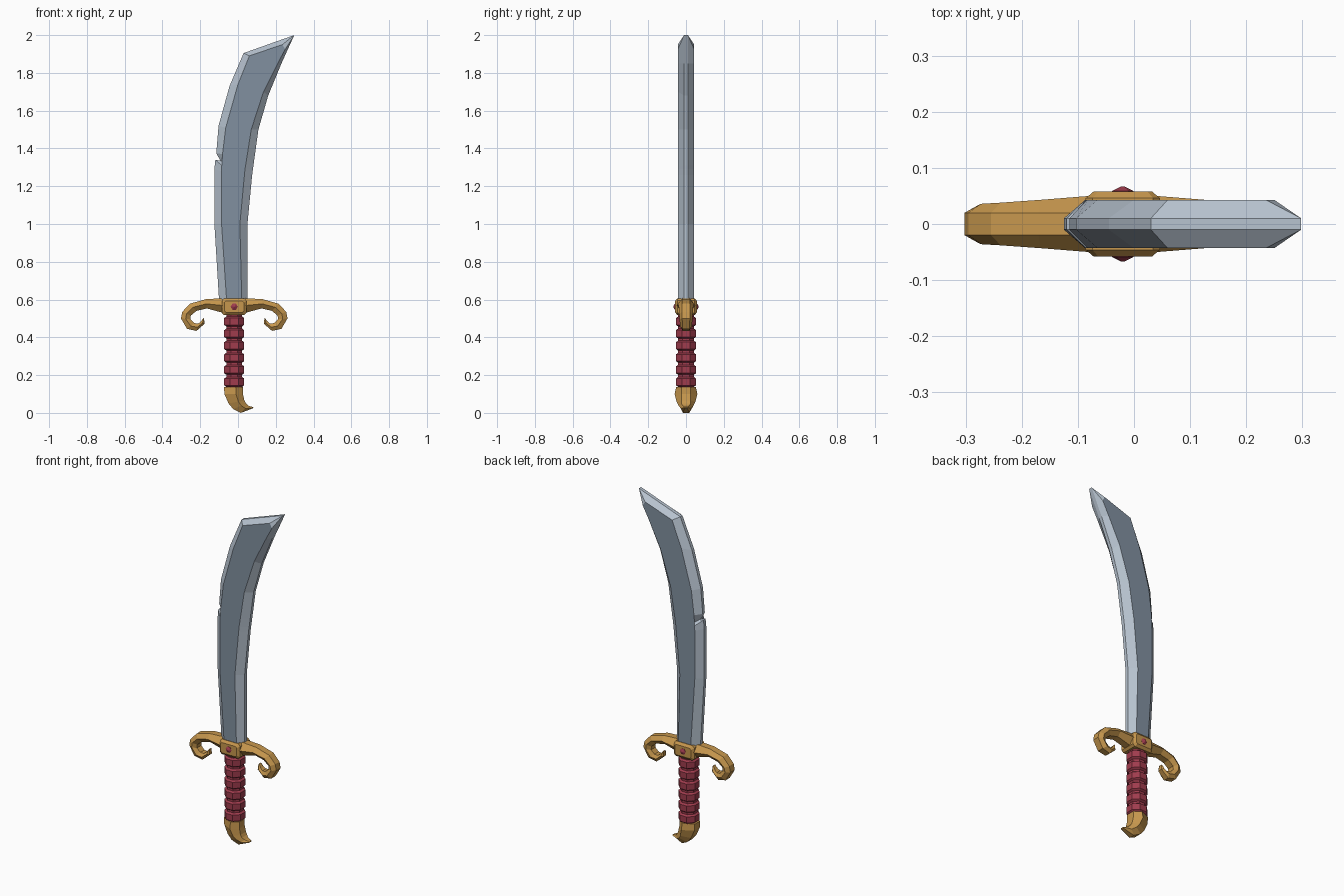
import bpy
import bmesh
import math
from mathutils import Vector

cube = bpy.data.objects.get("Cube")
if cube:
    bpy.data.objects.remove(cube, do_unlink=True)

AXIS = -0.02  # centre line of the hilt


def material(name, r, g, b):
    mat = bpy.data.materials.new(name)
    mat.use_nodes = True
    mat.diffuse_color = (r, g, b, 1)
    bsdf = mat.node_tree.nodes["Principled BSDF"]
    bsdf.inputs["Base Color"].default_value = (r, g, b, 1)
    bsdf.inputs["Roughness"].default_value = 0.6
    return mat


gold = material("gold", 0.57, 0.31, 0.075)
red = material("red", 0.35, 0.045, 0.075)
steel = material("light steel", 0.47, 0.54, 0.62)
dark_steel = material("blue grey steel", 0.22, 0.28, 0.35)


def loft(name, rings, mats, face_mat=None):
    """Skin a list of equally long point rings and cap both ends."""
    bm = bmesh.new()
    loops = [[bm.verts.new(p) for p in ring] for ring in rings]
    count = len(loops[0])
    for low, high in zip(loops, loops[1:]):
        for i in range(count):
            j = (i + 1) % count
            face = bm.faces.new((low[i], low[j], high[j], high[i]))
            face.material_index = face_mat(i) if face_mat else 0
    bm.faces.new(loops[0])
    bm.faces.new(loops[-1])
    bmesh.ops.remove_doubles(bm, verts=bm.verts[:], dist=0.0005)
    bmesh.ops.recalc_face_normals(bm, faces=bm.faces[:])
    mesh = bpy.data.meshes.new(name)
    bm.to_mesh(mesh)
    bm.free()
    obj = bpy.data.objects.new(name, mesh)
    bpy.context.collection.objects.link(obj)
    for mat in mats:
        mesh.materials.append(mat)
    return obj


def ridged_ring(outer, inner, width, flat, ridge=0.5):
    """Six sided section: flat outer and inner edges, a ridge on each side."""
    o, n = Vector((outer[0], 0, outer[1])), Vector((inner[0], 0, inner[1]))
    m = o.lerp(n, ridge)
    flat, y = Vector((0, flat, 0)), Vector((0, width, 0))
    return [o - flat, m - y, n - flat, n + flat, m + y, o + flat]


def chamfered_ring(half_x, half_z, y, cut):
    """Upright rectangle with cut corners, facing along y."""
    a, b = half_x - cut, half_z - cut
    pts = [(half_x, b), (a, half_z), (-a, half_z), (-half_x, b),
           (-half_x, -b), (-a, -half_z), (a, -half_z), (half_x, -b)]
    return [(AXIS + x, y, 0.562 + z) for x, z in pts]


# Blade: back edge, back bevel, front bevel and cutting edge at each station
stations = [
    ((-.1, .59), (-.06, .59), (.02, .59), (.05, .59)),
    ((-.125, 1), (-.087, 1), (.01, 1), (.05, 1)),
    ((-.125, 1.29), (-.087, 1.28), (.034, 1.26), (.075, 1.26)),
    ((-.12, 1.34), (-.086, 1.31), (.037, 1.29), (.079, 1.29)),
    ((-.093, 1.335), (-.085, 1.33), (.04, 1.31), (.082, 1.31)),
    ((-.115, 1.375), (-.082, 1.37), (.045, 1.34), (.086, 1.34)),
    ((-.103, 1.52), (-.065, 1.51), (.07, 1.5), (.108, 1.5)),
    ((-.045, 1.73), (0, 1.74), (.135, 1.7), (.16, 1.68)),
    ((.03, 1.905), (.06, 1.89), (.21, 1.85), (.23, 1.85)),
    ((.298, 2), (.235, 1.95), (.25, 1.925), (.298, 2)),
]
EDGE, FACE = 0.01, 0.043
blade_rings = []
for station in stations:
    half = list(zip(station, (EDGE, FACE, FACE, EDGE)))
    blade_rings.append([(x, -y, z) for (x, z), y in half]
                       + [(x, y, z) for (x, z), y in reversed(half)])
# The broad sides are darker than the ground bevels
loft("blade", blade_rings, [steel, dark_steel], lambda i: int(i in (1, 5)))

# Curled guard arms: outer point, inner point, half thickness
arm = [
    ((0, .6), (0, .53), .05),
    ((.06, .607), (.06, .53), .05),
    ((.15, .602), (.145, .553), .043),
    ((.235, .578), (.2, .54), .038),
    ((.275, .535), (.23, .515), .036),
    ((.282, .5), (.232, .495), .034),
    ((.25, .445), (.21, .475), .032),
    ((.2, .434), (.19, .473), .028),
    ((.157, .472), (.178, .482), .022),
    ((.16, .503), (.162, .503), .012),
]
for side, name in ((1, "left"), (-1, "right")):
    rings = [ridged_ring((AXIS + side * o[0], o[1]), (AXIS + side * n[0], n[1]),
                         w, min(.02, w * .6)) for o, n, w in arm]
    loft(name + "_guard_arm", rings, [gold])

# Guard block with bevelled faces
loft("guard_block",
     [chamfered_ring(.052, .03, -.058, .008), chamfered_ring(.066, .044, -.046, .012),
      chamfered_ring(.066, .044, .046, .012), chamfered_ring(.052, .03, .058, .008)],
     [gold])

# Gems on both faces of the block
for side, name in ((-1, "front_gem"), (1, "back_gem")):
    rings = []
    for radius, y in ((.019, .055), (.019, .059), (.003, .067)):
        rings.append([(AXIS + radius * math.cos(k * math.pi / 3), side * y,
                       .562 + radius * math.sin(k * math.pi / 3)) for k in range(6)])
    loft(name, rings, [red])

# Grip: six bevelled octagonal bands with grooves between them
BANDS, PITCH, BASE = 6, 0.064, 0.132
profile = []
for band in range(BANDS):
    z = BASE + band * PITCH
    profile += [(.042, z), (.042, z + .006), (.053, z + .014),
                (.053, z + .05), (.042, z + .058)]
profile.append((.042, BASE + BANDS * PITCH + .01))
grip_rings = []
for radius, z in profile:
    corner = radius / math.cos(math.pi / 8)
    angles = [(k + .5) * math.pi / 4 for k in range(8)]
    grip_rings.append([(AXIS + corner * math.cos(a), corner * math.sin(a), z)
                       for a in angles])
loft("grip", grip_rings, [red])

# Hooked pommel: back point, front point, half thickness
pommel = [
    ((-.074, .138), (.026, .138), .052),
    ((-.072, .1), (.026, .1), .06),
    ((-.05, .05), (.034, .065), .05),
    ((-.025, .02), (.042, .05), .04),
    ((.015, .0), (.055, .038), .028),
    ((.078, .024), (.081, .03), .012),
]
loft("pommel", [ridged_ring(o, n, w, min(.025, w * .6), .62) for o, n, w in pommel],
     [gold])
